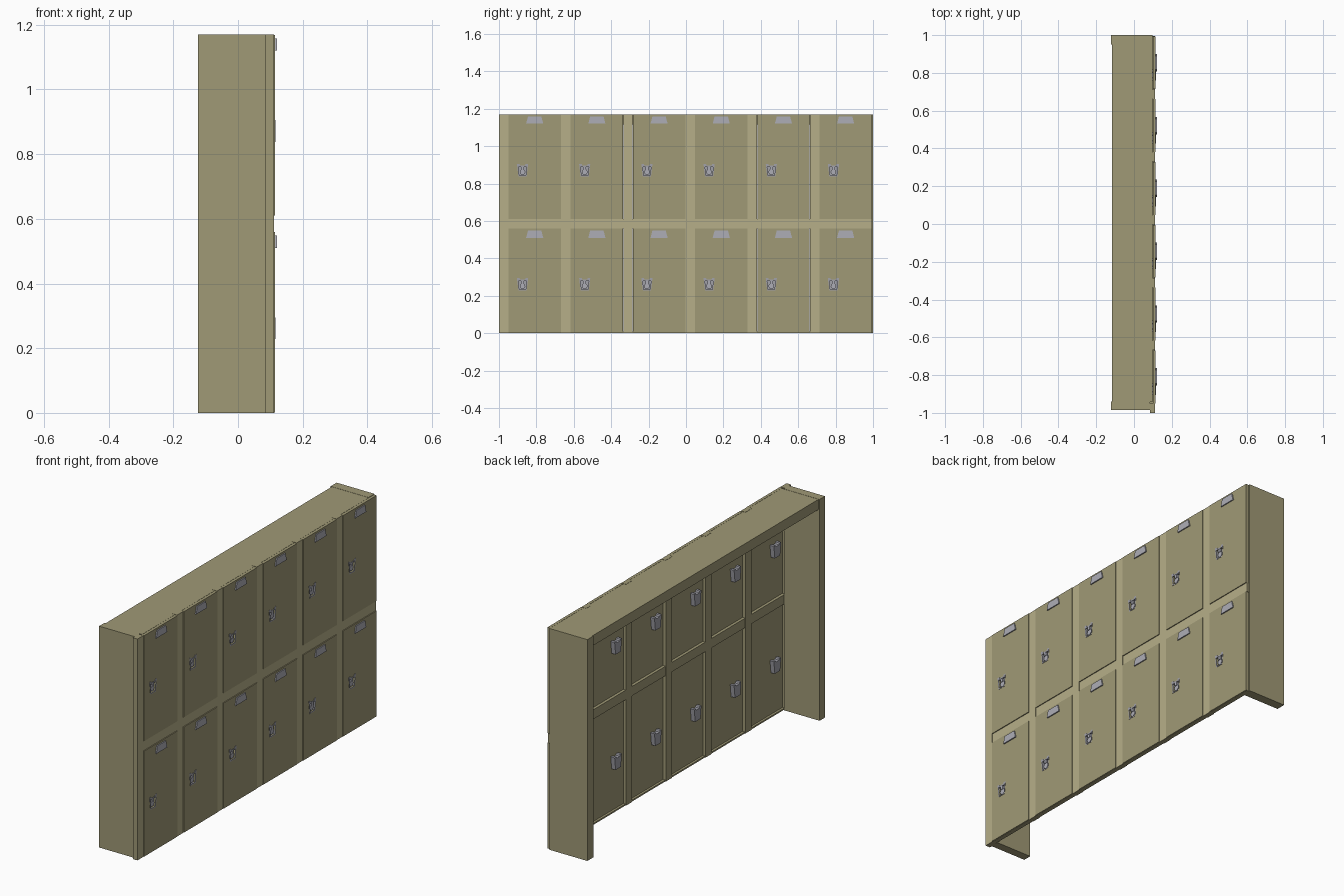
import bpy, math

if "Cube" in bpy.data.objects:
    bpy.data.objects.remove(bpy.data.objects["Cube"])


def material(name, rgb):
    m = bpy.data.materials.new(name)
    m.diffuse_color = (*rgb, 1)
    m.use_nodes = True
    m.node_tree.nodes["Principled BSDF"].inputs["Base Color"].default_value = m.diffuse_color
    return m


TAN = material("tan_paint", (0.35, 0.32, 0.18))
LIGHT = material("light_tan_paint", (0.47, 0.43, 0.25))
STEEL = material("steel", (0.36, 0.36, 0.40))
PALE = material("pale_steel", (0.42, 0.42, 0.47))


def prism(name, loops, x0, x1, mat, y=0, z=0):
    """Flat outline in (y, z), with optional hole loops, extruded from x0 to x1."""
    cu = bpy.data.curves.new(name, 'CURVE')
    cu.dimensions = '2D'
    cu.fill_mode = 'BOTH'
    cu.extrude = (x1 - x0) / 2
    for pts in loops:
        s = cu.splines.new('POLY')
        s.points.add(len(pts) - 1)
        for p, (a, b) in zip(s.points, pts):
            p.co = (a, b, 0, 1)
        s.use_cyclic_u = True
    tmp = bpy.data.objects.new(name, cu)
    bpy.context.collection.objects.link(tmp)
    bpy.context.view_layer.update()
    me = bpy.data.meshes.new_from_object(
        tmp.evaluated_get(bpy.context.evaluated_depsgraph_get()))
    bpy.data.objects.remove(tmp)
    me.name = name
    me.materials.clear()
    me.materials.append(mat)
    for f in me.polygons:
        f.use_smooth = False
        f.material_index = 0
    ob = bpy.data.objects.new(name, me)
    ob.rotation_euler = (math.pi / 2, 0, math.pi / 2)
    ob.location = ((x0 + x1) / 2, y, z)
    bpy.context.collection.objects.link(ob)
    return ob


def rect(y0, y1, z0, z1):
    return [(y0, z0), (y1, z0), (y1, z1), (y0, z1)]


def box(name, x0, x1, y0, y1, z0, z1, mat=TAN, front=None):
    bpy.ops.mesh.primitive_cube_add(
        size=1, location=((x0 + x1) / 2, (y0 + y1) / 2, (z0 + z1) / 2))
    ob = bpy.context.object
    ob.name = name
    ob.scale = (x1 - x0, y1 - y0, z1 - z0)
    ob.data.materials.append(mat)
    if front:  # lighter paint on the +x face only
        ob.data.materials.append(front)
        for f in ob.data.polygons:
            f.material_index = int(f.normal.x > 0.9)
    return ob


H, PITCH, STILE, DOOR_W, DOOR_H = 1.17, 0.3325, 0.05, 0.28, 0.558

# Open-backed carcass: two ends and a top
box("end_panel_near", -0.123, 0.085, -0.985, -0.94, 0, H)
box("end_panel_far", -0.123, 0.098, 0.95, 1.0, 0, H)
box("top_panel", -0.117, 0.099, -0.942, 0.952, 1.115, H - 0.001)

# Face frame
for k in range(6):
    y = -1 + k * PITCH
    box(f"stile_{k}", 0.085, 0.112, y, y + STILE, 0, H, TAN, LIGHT)
box("middle_rail", 0.086, 0.1115, -0.955, 0.995, 0.56, 0.61, TAN, LIGHT)
box("bottom_sill", 0.088, 0.111, -0.955, 0.992, 0, 0.008)

# Latch outlines around the latch centre
cup = [(-0.022, -0.037), (0.022, -0.037), (0.03, 0.03), (0.016, 0.03),
       (0.013, 0.022), (-0.013, 0.022), (-0.016, 0.03), (-0.03, 0.03)]
opening = [(-0.017, -0.031), (0.017, -0.031), (0.022, 0.015), (-0.022, 0.015)]
knob = [(0.015 * math.cos(i * math.pi / 6), 0.015 * math.sin(i * math.pi / 6))
        for i in range(12)]
hood = [(-0.046, -0.019), (0.046, -0.019), (0.036, 0.019), (-0.036, 0.019)]

for row, z0 in enumerate((0.001, 0.611)):
    for k in range(6):
        tag = f"{row}_{k}"
        y0 = -1 + k * PITCH + STILE + 0.001
        ly, lz = 0.075, 0.264
        # Door with a cut-out for the recessed latch
        hole = [(ly + a, lz + b) for a, b in opening]
        prism(f"door_{tag}", [rect(0, DOOR_W, 0, DOOR_H), hole],
              0.100, 0.115, TAN, y0, z0)
        # Recessed latch cup, back plate, knob and lift tab
        at = dict(y=y0 + ly, z=z0 + lz)
        prism(f"latch_cup_{tag}", [cup, opening], 0.080, 0.1165, STEEL, **at)
        prism(f"latch_back_{tag}", [cup], 0.077, 0.081, STEEL, **at)
        prism(f"latch_knob_{tag}", [knob], 0.081, 0.112, PALE,
              y=at["y"], z=at["z"] - 0.013)
        prism(f"latch_tab_{tag}", [rect(-0.008, 0.008, -0.002, 0.02)],
              0.081, 0.1155, PALE, **at)
        # Vent hood near the door top
        prism(f"vent_hood_{tag}", [hood], 0.113, 0.121, PALE,
              y0 + DOOR_W / 2, z0 + 0.528)
